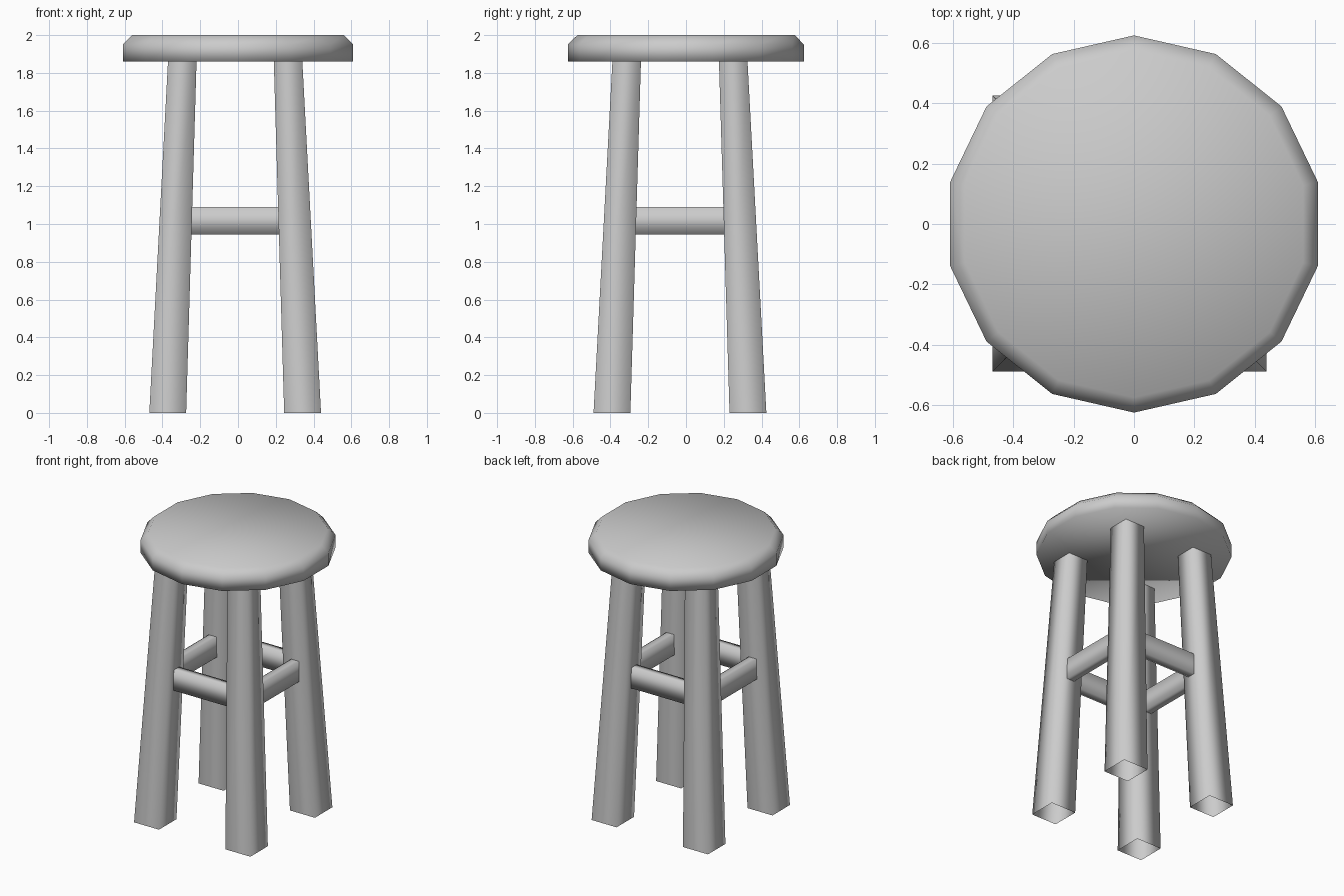
import bpy, math

if "Cube" in bpy.data.objects:
    bpy.data.objects.remove(bpy.data.objects["Cube"])


def loft(name, rings, cap):
    """Skin a list of vertex rings, optionally closing both ends, smooth shaded."""
    n = len(rings[0])
    verts = [v for ring in rings for v in ring]
    faces = [(r * n + i, r * n + (i + 1) % n, (r + 1) * n + (i + 1) % n, (r + 1) * n + i)
             for r in range(len(rings) - 1) for i in range(n)]
    if cap:
        faces.append(tuple(reversed(range(n))))
        faces.append(tuple(range(len(verts) - n, len(verts))))
    mesh = bpy.data.meshes.new(name)
    mesh.from_pydata(verts, [], faces)
    mesh.shade_smooth()
    obj = bpy.data.objects.new(name, mesh)
    bpy.context.collection.objects.link(obj)
    return obj


def circle(radius, z, sides=14):
    return [(radius * math.cos(math.pi / 2 + 2 * math.pi * i / sides),
             radius * math.sin(math.pi / 2 + 2 * math.pi * i / sides), z)
            for i in range(sides)]


def square(cx, cy, h, z):
    return [(cx + h * a, cy + h * b, z) for a, b in ((-1, -1), (1, -1), (1, 1), (-1, 1))]


# Seat: 14-sided slab with a chamfered top rim
loft("seat", [circle(0.625, 1.86), circle(0.625, 1.95), circle(0.575, 2.0)], True)

# The leg frame sits slightly off the seat centre
OX, OY = -0.015, -0.032

# Legs: splayed, tapered square tubes
for sx, side in ((-1, "left"), (1, "right")):
    for sy, end in ((-1, "front"), (1, "back")):
        loft(f"{end}_{side}_leg",
             [square(OX + sx * 0.357, OY + sy * 0.36, 0.0975, 0),
              square(OX + sx * 0.28, OY + sy * 0.282, 0.0755, 1.862)], False)

# Rungs: flat bars joining neighbouring legs
HALF_W, Z0, Z1, REACH = 0.03, 0.945, 1.09, 0.25
SECTION = ((-HALF_W, Z0), (HALF_W, Z0), (HALF_W, Z1), (-HALF_W, Z1))
for s, end, side in ((-1, "front", "left"), (1, "back", "right")):
    loft(f"{end}_rung", [[(OX + e, OY + s * 0.308 - w, z) for w, z in SECTION]
                         for e in (-REACH, REACH)], False)
    loft(f"{side}_rung", [[(OX + s * 0.322 + w, OY + e, z) for w, z in SECTION]
                          for e in (REACH, -REACH)], False)
